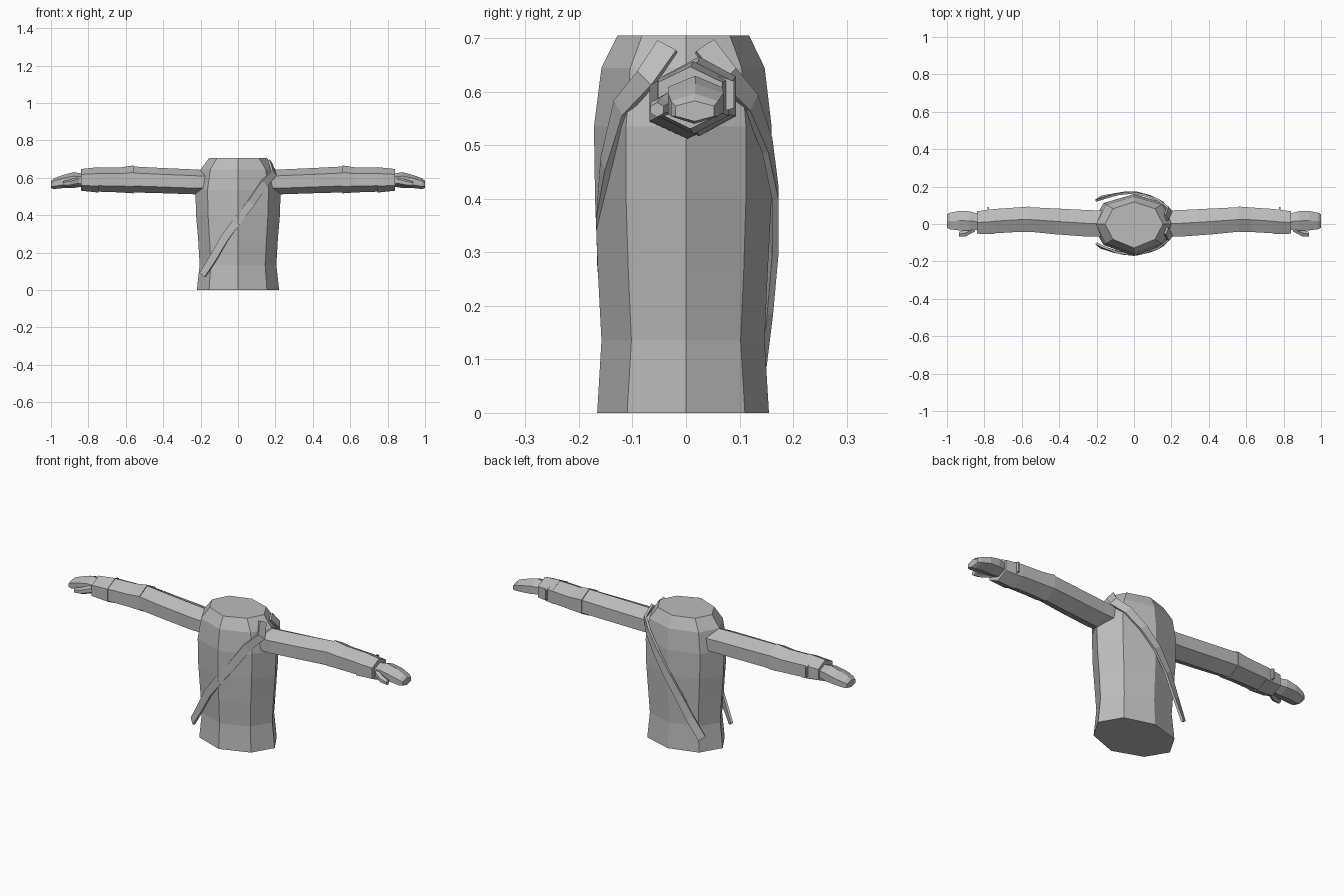
import bpy, bmesh, math
from mathutils import Vector

if "Cube" in bpy.data.objects:
    bpy.data.objects.remove(bpy.data.objects["Cube"])

grey = bpy.data.materials.new("plain grey")
grey.diffuse_color = (0.5, 0.5, 0.5, 1)
grey.use_nodes = True
grey.node_tree.nodes["Principled BSDF"].inputs["Base Color"].default_value = grey.diffuse_color


def loft(name, rings):
    """Skin a list of equal-length point rings and cap both ends."""
    bm = bmesh.new()
    rows = [[bm.verts.new(p) for p in ring] for ring in rings]
    n = len(rows[0])
    for a, b in zip(rows, rows[1:]):
        for i in range(n):
            j = (i + 1) % n
            bm.faces.new((a[i], a[j], b[j], b[i]))
    bm.faces.new(rows[0][::-1])
    bm.faces.new(rows[-1])
    bmesh.ops.recalc_face_normals(bm, faces=bm.faces)
    me = bpy.data.meshes.new(name)
    bm.to_mesh(me)
    bm.free()
    me.materials.append(grey)
    ob = bpy.data.objects.new(name, me)
    bpy.context.collection.objects.link(ob)
    return ob


def arm_ring(s, x, y0, y1, z0, z1, inset=0.25):
    """Six-sided section with points at the top and bottom."""
    yc, h = (y0 + y1) / 2, (z1 - z0) * inset
    return [(s * x, y, z) for y, z in
            ((yc, z0), (y1, z0 + h), (y1, z1 - h), (yc, z1), (y0, z1 - h), (y0, z0 + h))]


def strap(name, path, width=0.042, thick=0.012):
    """Flat ribbon following a path, facing away from the torso axis."""
    pts = [Vector(p) for p in path]
    rings = []
    for i, p in enumerate(pts):
        t = (pts[min(i + 1, len(pts) - 1)] - pts[max(i - 1, 0)]).normalized()
        out = Vector((p.x * 0.5, p.y, 0)).normalized()
        side = t.cross(out).normalized()
        out = side.cross(t).normalized()
        a, b = side * width / 2, out * thick / 2
        rings.append([p - a - b, p + a - b, p + a + b, p - a + b])
    return loft(name, rings)


# Torso: eight-sided; z, half width, diagonal x, diagonal y, front y, back y
torso = [(0.0, .220, .155, .110, -.166, .155),
         (.135, .205, .145, .102, -.158, .147),
         (.27, .213, .152, .108, -.165, .153),
         (.40, .224, .160, .112, -.170, .160),
         (.535, .228, .163, .112, -.172, .160),
         (.645, .200, .148, .104, -.158, .147),
         (.705, .155, .112, .082, -.128, .118)]
loft("torso", [[(0, f, z), (dx, -dy, z), (w, 0, z), (dx, dy, z),
                (0, b, z), (-dx, dy, z), (-w, 0, z), (-dx, -dy, z)]
               for z, w, dx, dy, f, b in torso])

for s, side in ((1, "right"), (-1, "left")):
    # Upper sleeve, forearm and cuff
    loft(side + "_sleeve", [arm_ring(s, .15, -.068, .072, .512, .640),
                            arm_ring(s, .24, -.068, .074, .512, .645),
                            arm_ring(s, .42, -.055, .083, .518, .653),
                            arm_ring(s, .57, -.040, .090, .522, .661)])
    loft(side + "_forearm", [arm_ring(s, .56, -.044, .093, .517, .666),
                             arm_ring(s, .63, -.043, .088, .522, .655),
                             arm_ring(s, .75, -.050, .080, .526, .654)])
    loft(side + "_cuff", [arm_ring(s, .745, -.053, .080, .521, .657),
                          arm_ring(s, .84, -.052, .068, .531, .647)])
    # Thin buckle on the back of the wrist
    loft(side + "_buckle", [[(s * x, .06, .56), (s * x, .09, .57),
                             (s * x, .09, .62), (s * x, .06, .63)] for x in (.775, .783)])
    # Hand with curled fingers
    loft(side + "_hand", [arm_ring(s, .83, -.030, .055, .553, .622),
                          arm_ring(s, .88, -.034, .068, .545, .630),
                          arm_ring(s, .935, -.034, .070, .545, .615),
                          arm_ring(s, .985, -.028, .060, .540, .597),
                          arm_ring(s, 1.0, -.020, .052, .545, .583)])
    # Thumb
    loft(side + "_thumb", [arm_ring(s, .85, -.040, -.005, .560, .605),
                           arm_ring(s, .90, -.066, -.030, .553, .590),
                           arm_ring(s, .935, -.066, -.042, .553, .580)])

# Diagonal strap from one shoulder to the opposite hip, front and back
strap("front_strap", [(.172, -.035, .685), (.192, -.075, .625), (.140, -.122, .570),
                      (.070, -.150, .465), (0, -.162, .375), (-.07, -.156, .280),
                      (-.13, -.138, .175), (-.19, -.115, .080)])
strap("back_strap", [(.172, .035, .685), (.190, .078, .630), (.140, .122, .580),
                     (.070, .152, .500), (0, .167, .410), (-.07, .163, .305),
                     (-.13, .150, .195), (-.19, .135, .095)])
